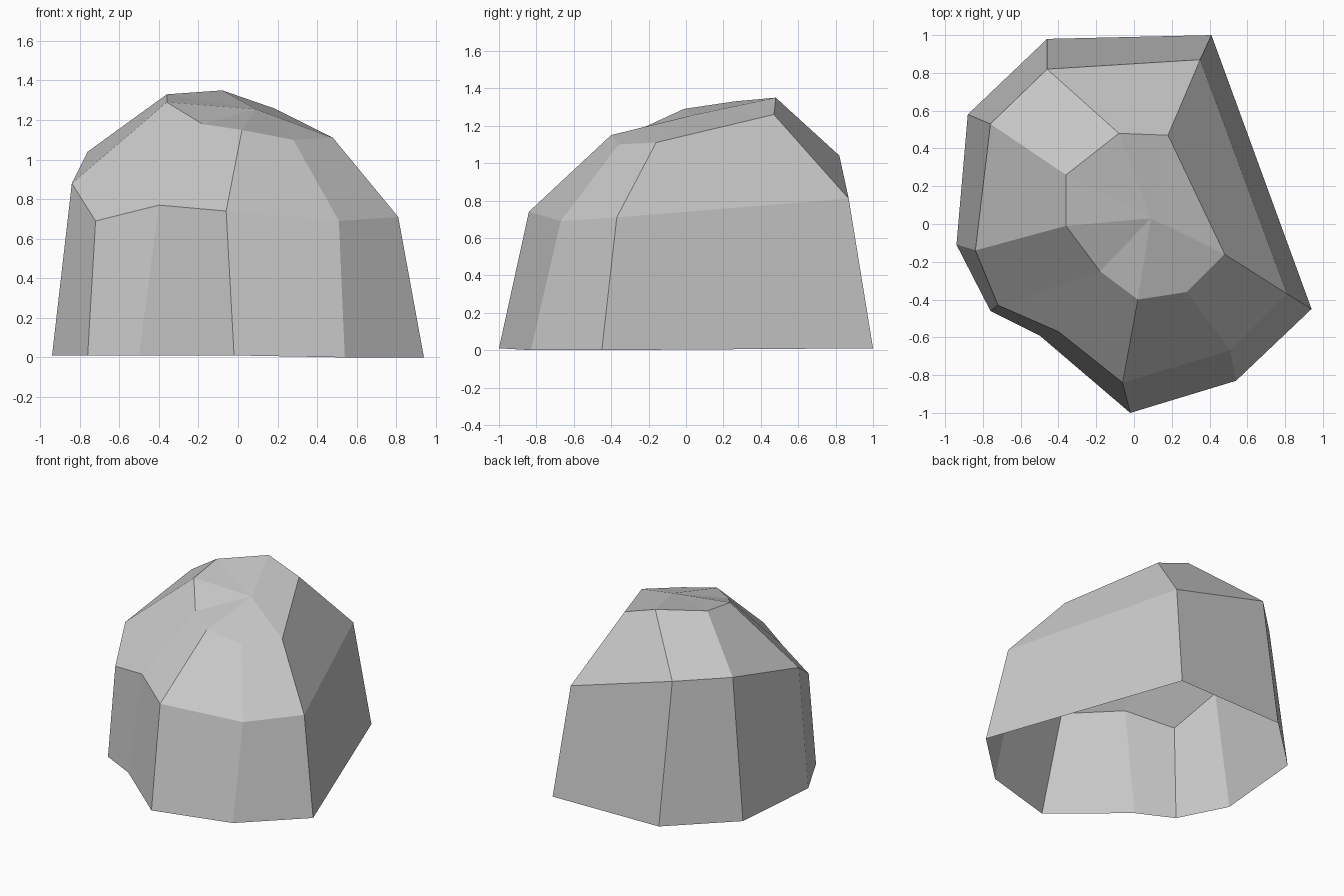
import bpy
import bmesh

default_cube = bpy.data.objects.get("Cube")
if default_cube:
    bpy.data.objects.remove(default_cube, do_unlink=True)


def flat_material(name, colour):
    material = bpy.data.materials.new(name)
    material.use_nodes = True
    material.diffuse_color = colour
    shader = next(n for n in material.node_tree.nodes if n.type == "BSDF_PRINCIPLED")
    shader.inputs["Base Color"].default_value = colour
    shader.inputs["Roughness"].default_value = 0.9
    return material


def add_ring(bm, points):
    return [bm.verts.new(point) for point in points]


def bridge_rings(bm, lower, upper):
    """Join two closed rings; repeated corners collapse a quad to a triangle."""
    count = len(lower)
    for i in range(count):
        j = (i + 1) % count
        corners = [lower[i], lower[j], upper[j], upper[i]]
        bm.faces.new(list(dict.fromkeys(corners)))


def cap_fan(bm, ring, peak):
    centre = bm.verts.new(peak)
    for i, corner in enumerate(ring):
        bm.faces.new((corner, ring[(i + 1) % len(ring)], centre))


# Cross-sections of the boulder, counter-clockwise from the front corner
ground_outline = [
    (-0.02, -1, 0.01), (0.54, -0.83, 0), (0.94, -0.45, 0),
    (0.41, 1, 0.01), (-0.46, 0.98, 0.01), (-0.88, 0.58, 0.01),
    (-0.94, -0.11, 0.01), (-0.76, -0.46, 0.01), (-0.5, -0.59, 0.01),
]
shoulder_outline = [
    (-0.06, -0.84, 0.74), (0.51, -0.67, 0.69), (0.81, -0.37, 0.71),
    (0.35, 0.87, 0.81), (-0.46, 0.82, 1.04), (-0.76, 0.53, 1.04),
    (-0.84, -0.14, 0.88), (-0.72, -0.43, 0.69), (-0.4, -0.57, 0.77),
]
crown_outline = [
    (0.02, -0.4, 1.15), (0.28, -0.36, 1.1), (0.48, -0.16, 1.11),
    (0.18, 0.47, 1.26), (-0.08, 0.48, 1.35), (-0.36, 0.26, 1.33),
    (-0.36, -0.01, 1.29), (-0.18, -0.25, 1.18),
]

# Boulder shell: steep sides, sloping shoulders and a faceted crown, open below
bm = bmesh.new()
ground = add_ring(bm, ground_outline)
shoulder = add_ring(bm, shoulder_outline)
crown = add_ring(bm, crown_outline)
bridge_rings(bm, ground, shoulder)
bridge_rings(bm, shoulder, crown + crown[-1:])
cap_fan(bm, crown, (0.09, 0.03, 1.255))

mesh = bpy.data.meshes.new("boulder")
bm.to_mesh(mesh)
bm.free()
mesh.materials.append(flat_material("stone grey", (0.58, 0.58, 0.58, 1)))
boulder = bpy.data.objects.new("boulder", mesh)
bpy.context.collection.objects.link(boulder)
